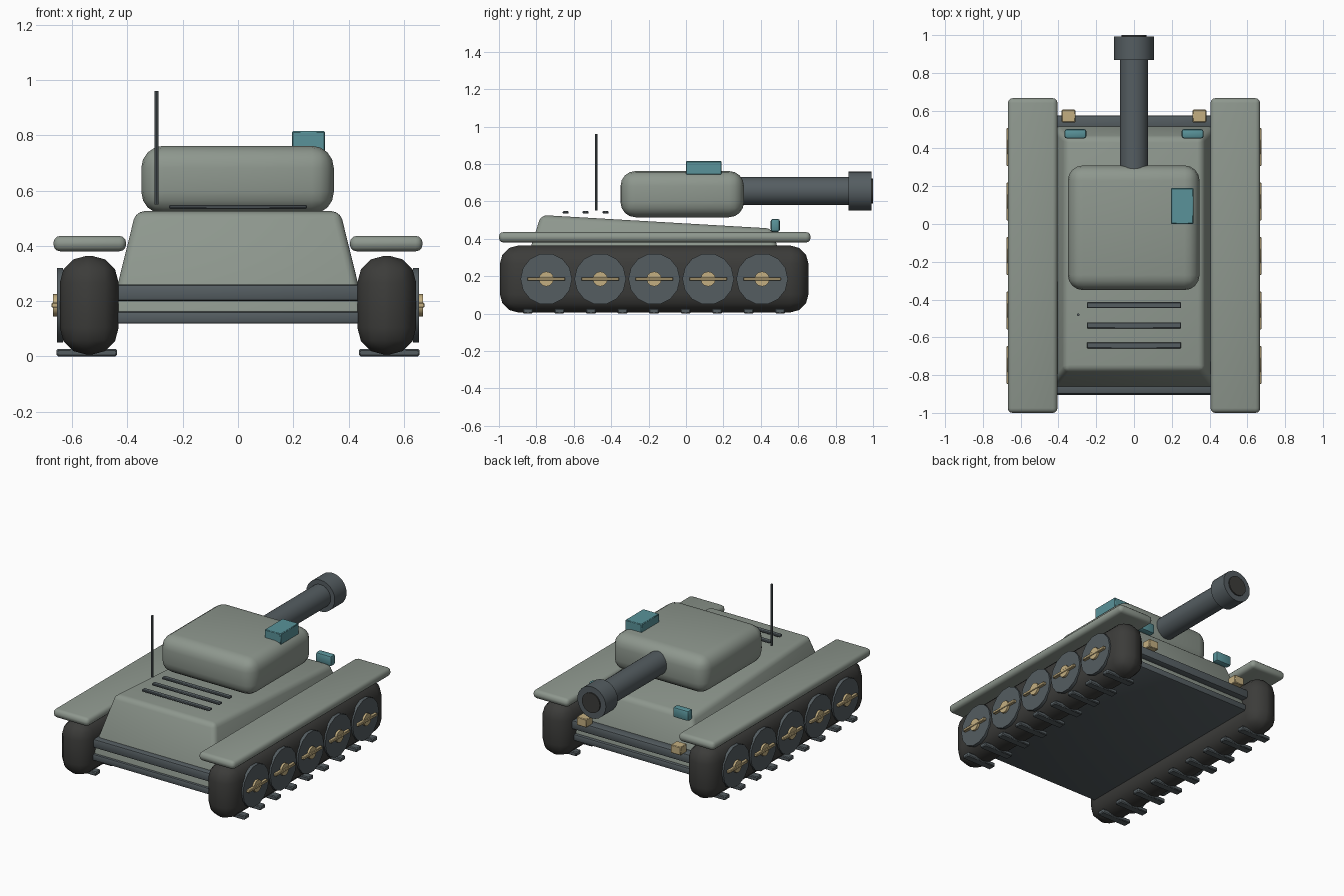
import bpy, bmesh
from math import pi, radians
from mathutils import Matrix, Vector

if "Cube" in bpy.data.objects:
    bpy.data.objects.remove(bpy.data.objects["Cube"])


def material(name, rgb):
    m = bpy.data.materials.new(name)
    m.diffuse_color = (*rgb, 1)
    m.use_nodes = True
    m.node_tree.nodes["Principled BSDF"].inputs["Base Color"].default_value = m.diffuse_color
    return m


ARMOUR = material("armour", (0.27, 0.31, 0.27))
STEEL = material("steel", (0.09, 0.11, 0.12))
RUBBER = material("rubber", (0.045, 0.045, 0.042))
TEAL = material("teal", (0.10, 0.29, 0.32))
TAN = material("tan", (0.55, 0.43, 0.22))


def finish(name, bm, mat, smooth=True):
    me = bpy.data.meshes.new(name)
    bmesh.ops.recalc_face_normals(bm, faces=bm.faces)
    bm.to_mesh(me)
    bm.free()
    me.materials.append(mat)
    ob = bpy.data.objects.new(name, me)
    bpy.context.collection.objects.link(ob)
    if smooth:
        bpy.ops.object.select_all(action='DESELECT')
        ob.select_set(True)
        bpy.context.view_layer.objects.active = ob
        bpy.ops.object.shade_smooth_by_angle(angle=radians(40))
    return ob


def bevel(bm, width, segments):
    if width:
        bmesh.ops.bevel(bm, geom=bm.edges[:], offset=width, segments=segments,
                        profile=0.5, affect='EDGES', clamp_overlap=True)


def box(name, xs, ys, zs, mat, width=0, segments=2):
    """Box from its extents on each axis, with rounded edges."""
    bm = bmesh.new()
    bmesh.ops.create_cube(bm, size=1)
    for v in bm.verts:
        v.co = Vector([(r[0] + r[1]) / 2 + c * (r[1] - r[0])
                       for c, r in zip(v.co, (xs, ys, zs))])
    bevel(bm, width, segments)
    return finish(name, bm, mat)


def cylinder(name, centre, r, length, axis, mat, sides=24):
    bm = bmesh.new()
    rot = {'X': Matrix.Rotation(pi / 2, 4, 'Y'),
           'Y': Matrix.Rotation(-pi / 2, 4, 'X'),
           'Z': Matrix()}[axis]
    bmesh.ops.create_cone(bm, cap_ends=True, segments=sides, radius1=r, radius2=r,
                          depth=length, matrix=Matrix.Translation(centre) @ rot)
    return finish(name, bm, mat)


def span(s, a, b):
    """Mirror an x range to side s."""
    return tuple(sorted((s * a, s * b)))


# hull: tapered body with a deck sloping down towards the gun end
bm = bmesh.new()
base = [bm.verts.new((x, y, 0.14)) for x, y in
        ((-0.465, -0.9), (0.465, -0.9), (0.465, 0.55), (-0.465, 0.55))]
deck = [bm.verts.new(p) for p in
        ((-0.37, -0.775, 0.527), (0.37, -0.775, 0.527),
         (0.365, 0.46, 0.455), (-0.365, 0.46, 0.455))]
bm.faces.new(base)
bm.faces.new(deck)
for i in range(4):
    j = (i + 1) % 4
    bm.faces.new((base[i], base[j], deck[j], deck[i]))
bevel(bm, 0.03, 3)
finish("hull", bm, ARMOUR)

# belly plate and end bars
box("belly_plate", (-0.45, 0.45), (-0.905, 0.56), (0.118, 0.162), STEEL, 0.01)
box("front_bar", (-0.45, 0.45), (-0.90, -0.83), (0.2, 0.26), STEEL, 0.012)
box("rear_bar", (-0.45, 0.45), (0.5, 0.575), (0.2, 0.26), STEEL, 0.012)

# turret
box("turret", (-0.35, 0.347), (-0.35, 0.31), (0.515, 0.762), ARMOUR, 0.08, 4)
box("turret_hatch", (0.195, 0.315), (0, 0.19), (0.742, 0.815), TEAL, 0.004, 1)

# gun
cylinder("gun_barrel", (0, 0.58, 0.655), 0.075, 0.60, 'Y', STEEL)
cylinder("muzzle", (0, 0.93, 0.655), 0.105, 0.125, 'Y', STEEL)
cylinder("muzzle_bore", (0, 0.96, 0.655), 0.066, 0.08, 'Y', RUBBER)

# deck fittings
for y in (-0.43, -0.537, -0.643):
    box("deck_vent", (-0.25, 0.25), (y - 0.016, y + 0.016), (0.534, 0.548), STEEL, 0.004, 1)
cylinder("antenna", (-0.295, -0.48, 0.755), 0.007, 0.41, 'Z', STEEL, 8)

for s in (-1, 1):
    # lamps
    box("deck_lamp", span(s, 0.252, 0.368), (0.453, 0.502), (0.437, 0.506), TEAL, 0.012)
    box("bar_lamp", span(s, 0.31, 0.383), (0.538, 0.605), (0.255, 0.31), TAN, 0.004, 1)

    # running gear
    box("fender", span(s, 0.405, 0.668), (-1.0, 0.666), (0.38, 0.436), ARMOUR, 0.025, 3)
    box("track", span(s, 0.432, 0.645), (-0.995, 0.655), (0.006, 0.364), RUBBER, 0.098, 3)
    for i in range(9):
        y = -0.845 + i * 0.1685
        box("track_cleat", span(s, 0.438, 0.657), (y - 0.026, y + 0.026), (0, 0.027),
            STEEL, 0.005, 1)

    # road wheels with hubs and cross bars
    for i in range(5):
        y = -0.747 + i * 0.2885
        cylinder("road_wheel", (s * 0.645, y, 0.185), 0.138, 0.022, 'X', STEEL, 14)
        cylinder("wheel_hub", (s * 0.655, y, 0.185), 0.04, 0.03, 'X', TAN, 12)
        box("wheel_cross_bar", span(s, 0.65, 0.675), (y - 0.1, y + 0.1),
            (0.176, 0.194), TAN, 0.003, 1)
